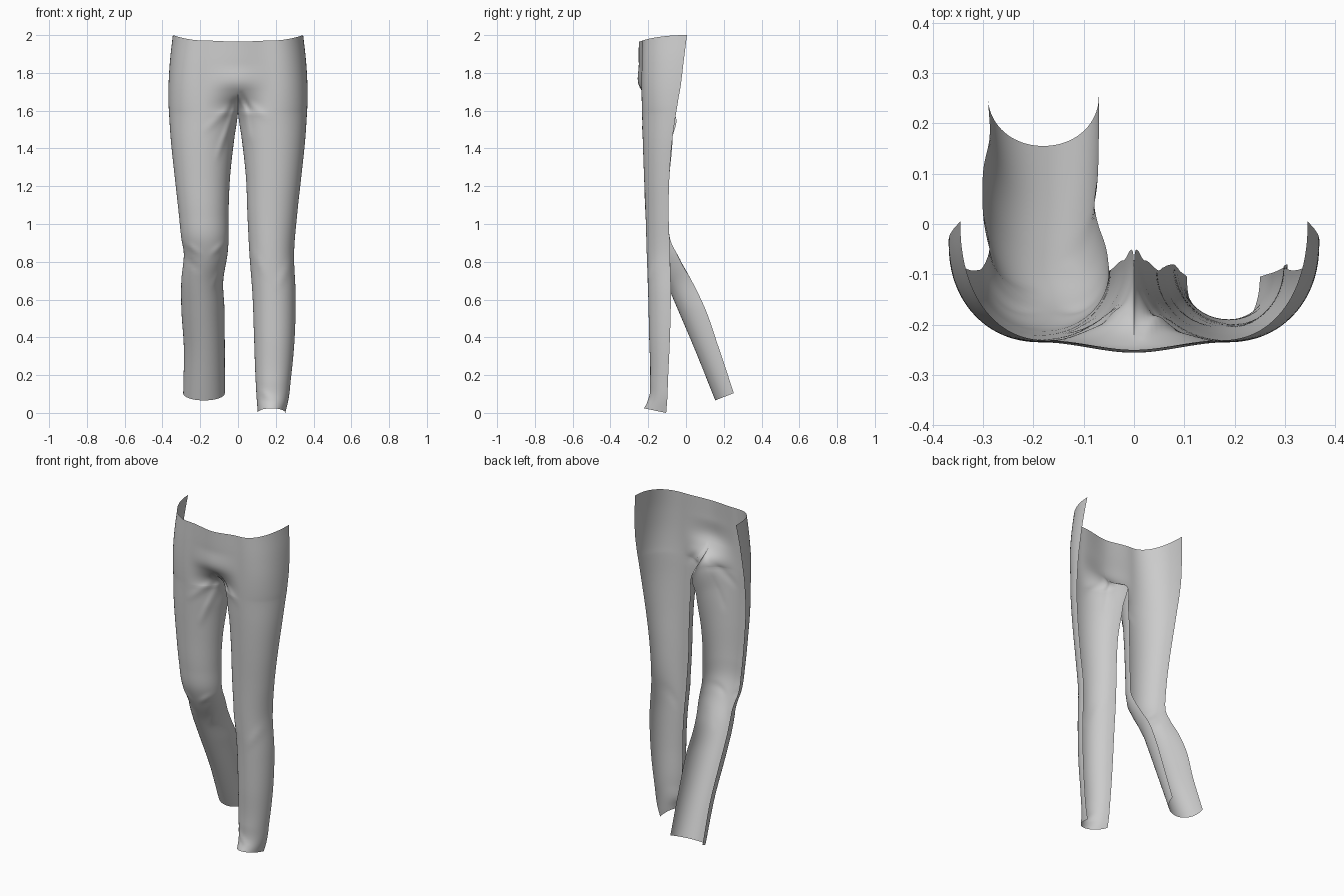
import bpy, bmesh, math
from mathutils import Vector

if "Cube" in bpy.data.objects:
    bpy.data.objects.remove(bpy.data.objects["Cube"])

# Row format: outer x, inner x, front (y, z), outer edge (y, z), inner edge (y, z), inner roundness
PELVIS = [
    (.345, 0, -.231, 1.971, .005, 2.0, -.25, 1.965, 0),
    (.360, 0, -.234, 1.85, -.012, 1.865, -.25, 1.847, 0),
    (.368, 0, -.235, 1.72, -.030, 1.72, -.243, 1.72, .1),
    (.368, 0, -.2345, 1.665, -.040, 1.665, -.20, 1.67, .4),
    (.367, 0, -.2335, 1.62, -.047, 1.62, -.14, 1.635, .7),
    (.365, 0, -.2325, 1.585, -.053, 1.585, -.08, 1.60, 1),
]
# Leg rows: outer x, inner x, front (y, z), both seam edges (y, z)
THIGH = [
    (.356, .020, -.229, 1.45, -.072, 1.45),
    (.335, .042, -.222, 1.25, -.088, 1.25),
    (.313, .050, -.214, 1.05, -.092, 1.05),
]
BENT = [
    (.300, .050, -.203, .93, -.085, .925),
    (.287, .055, -.170, .83, -.050, .845),
    (.300, .078, -.105, .69, .030, .70),
    (.300, .072, -.040, .54, .100, .555),
    (.287, .070, .047, .335, .170, .355),
    (.290, .070, .155, .066, .253, .105),
]
STRAIGHT = [
    (.297, .060, -.208, .85, -.085, .85),
    (.305, .077, -.200, .62, -.080, .62),
    (.300, .085, -.195, .40, -.085, .40),
    (.280, .093, -.190, .18, -.095, .18),
    (.265, .100, -.198, .07, -.100, .06),
    (.250, .105, -.222, .024, -.105, .0),
]
# Cloth folds: start (x, z), end (x, z), width, depth in y
FOLDS = [
    (-.02, 1.60, -.11, 1.36, .014, -.008), (-.04, 1.62, -.17, 1.50, .018, -.005),
    (.03, 1.64, .06, 1.45, .014, -.007), (.04, 1.66, .15, 1.56, .018, -.004),
    (.02, 1.69, .06, 1.60, .012, .010), (-.02, 1.66, -.06, 1.55, .014, .006),
    (-.28, .90, -.20, .84, .016, -.005), (-.07, .90, -.14, .84, .016, -.006),
    (-.29, .83, -.21, .76, .016, .005), (-.07, .78, -.13, .68, .016, -.006),
    (.29, .80, .21, .68, .018, -.004), (.07, .86, .14, .74, .018, -.004),
    (.11, .12, .20, .06, .016, -.004),
]
STEPS, COLS = 8, 40


def resample(rows):
    """Smooth spline through the rows, spaced by distance down the front."""
    s = [0]
    for a, b in zip(rows, rows[1:]):
        s.append(s[-1] + math.hypot(a[2] - b[2], a[3] - b[3]))
    last = len(rows) - 1

    def slope(i, k):
        lo, hi = max(i - 1, 0), min(i + 1, last)
        if lo == i or hi == i:
            return (rows[hi][k] - rows[lo][k]) / (s[hi] - s[lo])
        h0, h1 = s[i] - s[lo], s[hi] - s[i]
        d0, d1 = (rows[i][k] - rows[lo][k]) / h0, (rows[hi][k] - rows[i][k]) / h1
        return (d0 * h1 + d1 * h0) / (h0 + h1)

    out = []
    for i in range(last):
        h = s[i + 1] - s[i]
        for n in range(STEPS):
            t = n / STEPS
            a, b = 1 - t * t * (3 - 2 * t), t * t * (3 - 2 * t)
            c, d = h * t * (1 - t) ** 2, -h * t * t * (1 - t)
            row = [a * rows[i][k] + b * rows[i + 1][k] + c * slope(i, k) + d * slope(i + 1, k)
                   for k in range(9)]
            if i < len(PELVIS) - 1:
                row[1] = 0
            out.append(row)
    return out + [list(rows[-1])]


def fold_offset(x, z):
    total = 0
    for x0, z0, x1, z1, width, depth in FOLDS:
        a, d = Vector((x0, z0)), Vector((x1 - x0, z1 - z0))
        t = min(1, max(0, (Vector((x, z)) - a).dot(d) / d.length_squared))
        dist = (Vector((x, z)) - a - d * t).length
        total += depth * (.35 + .65 * math.sin(math.pi * t)) * math.exp(-(dist / width) ** 2)
    return total


def section_point(row, t, side):
    """Point on one open half-round section, outer seam to inner seam."""
    xo, xi, yf, zf, yo, zo, yi, zi, w = row
    w = min(1, max(0, w))
    c = math.cos(t)
    u = min(1, abs(c))
    x = side * ((xo + xi) / 2 + (xo - xi) / 2 * c)
    n = 2.2 - .15 * w
    arc = 1 - (1 - u ** n) ** (1 / n)
    soft = u * u * (3 - 2 * u)
    sy = arc if c > 0 else w * arc + (1 - w) * soft
    sz = w * arc + (1 - w) * (u * u if c > 0 else soft)
    ye, ze = (yo, zo) if c > 0 else (yi, zi)
    y, z = yf + sy * (ye - yf), zf + sz * (ze - zf)
    return x, y + fold_offset(x, z), z


def add_leg(bm, leg, side):
    rows = PELVIS + [r + r[4:6] + (1,) for r in THIGH + leg]
    grid = [[bm.verts.new(section_point(r, math.pi * j / COLS, side)) for j in range(COLS + 1)]
            for r in resample(rows)]
    for a, b in zip(grid, grid[1:]):
        for j in range(COLS):
            quad = [a[j], a[j + 1], b[j + 1], b[j]]
            bm.faces.new(quad if side > 0 else quad[::-1])


# Front panel of the trousers: two legs welded along the centre seam
bm = bmesh.new()
add_leg(bm, BENT, -1)
add_leg(bm, STRAIGHT, 1)
centre = [v for v in bm.verts if abs(v.co.x) < 1e-5]
bmesh.ops.remove_doubles(bm, verts=centre, dist=1e-4)
mesh = bpy.data.meshes.new("trouser_front")
bm.to_mesh(mesh)
bm.free()
trousers = bpy.data.objects.new("trouser_front", mesh)
bpy.context.collection.objects.link(trousers)
# Front faces outward, smooth cloth shading
mid = min(mesh.polygons, key=lambda p: (p.center - Vector((.2, -.23, 1.3))).length)
if mid.normal.y > 0:
    mesh.flip_normals()
mesh.shade_smooth()
